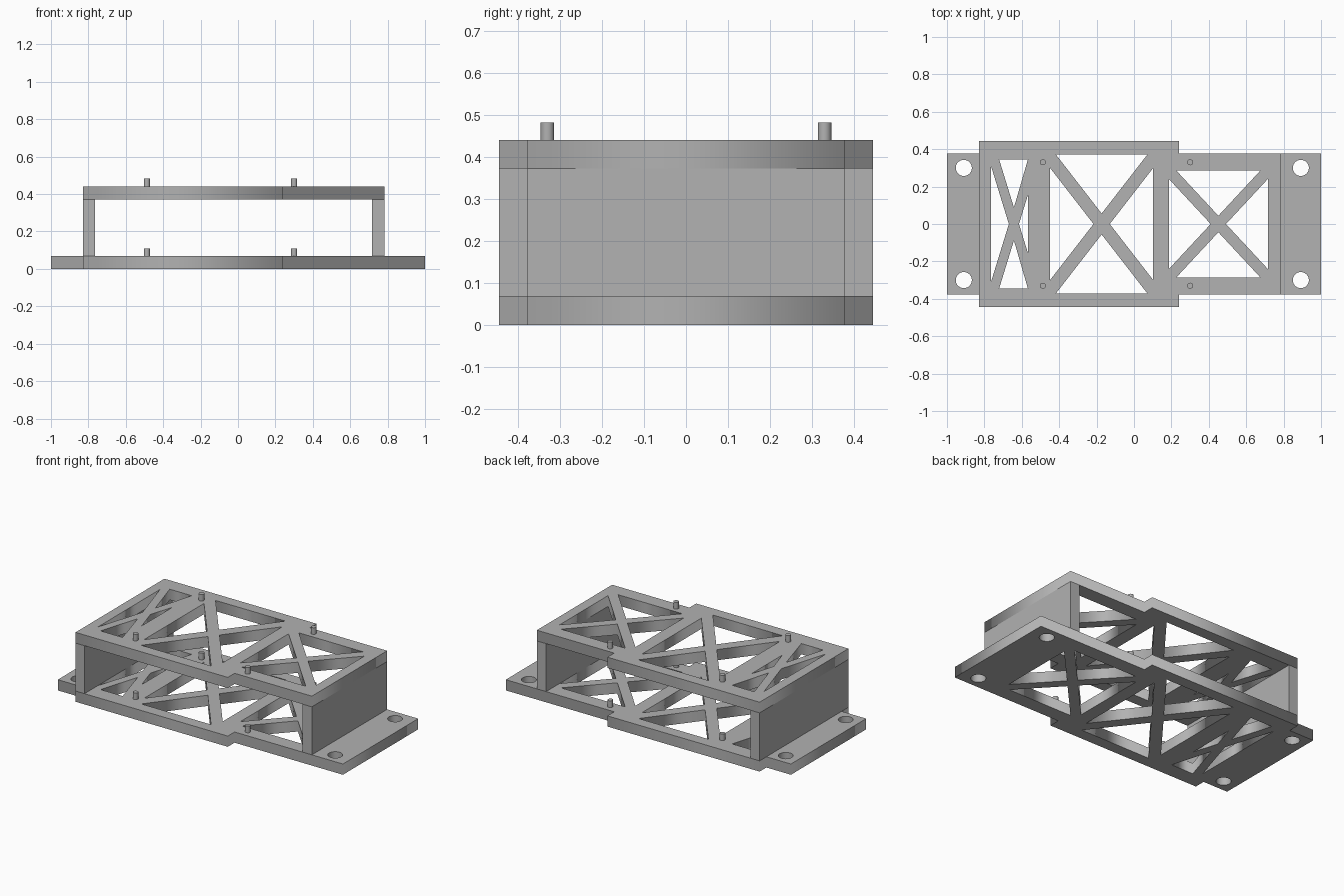
import bpy, bmesh
from math import cos, sin, tau

cube = bpy.data.objects.get("Cube")
if cube:
    bpy.data.objects.remove(cube)

grey = bpy.data.materials.new("light grey")
grey.use_nodes = True
GREY = (0.445, 0.445, 0.445, 1)
grey.diffuse_color = GREY
grey.node_tree.nodes["Principled BSDF"].inputs["Base Color"].default_value = GREY

# Main sizes
WIDE, NARROW = 0.445, 0.377
LEFT, STEP, RIGHT = -0.828, 0.24, 0.782
THICK, TOP = 0.068, 0.44


def add_object(name, bm):
    mesh = bpy.data.meshes.new(name)
    bmesh.ops.recalc_face_normals(bm, faces=bm.faces)
    bm.to_mesh(mesh)
    bm.free()
    mesh.materials.clear()
    mesh.materials.append(grey)
    obj = bpy.data.objects.new(name, mesh)
    bpy.context.collection.objects.link(obj)
    return obj


def circle(x, y, r, n=32):
    return [(x + r * cos(tau * i / n), y + r * sin(tau * i / n)) for i in range(n)]


def brace_holes(x0, x1, h, cx, slope, v):
    """Four openings left around an X brace in a rectangular window."""
    a = (h - v) / slope
    xl, xr = max(cx - a, x0), min(cx + a, x1)
    holes = [[(xl, s * h), (xr, s * h), (cx, s * v)] for s in (1, -1)]
    for x, s in ((x0, -1), (x1, 1)):
        b = abs(x - cx) * slope - v
        holes.append([(x, b), (x, -b), (cx + s * v / slope, 0)])
    return holes


def plate(name, half_outline, holes, z):
    """Extruded flat plate, outline mirrored across y, with openings."""
    outline = half_outline + [(x, -y) for x, y in reversed(half_outline)]
    curve = bpy.data.curves.new(name, "CURVE")
    curve.dimensions = "2D"
    curve.fill_mode = "BOTH"
    curve.extrude = THICK / 2
    for loop in [outline] + holes:
        spline = curve.splines.new("POLY")
        spline.points.add(len(loop) - 1)
        for p, (x, y) in zip(spline.points, loop):
            p.co = (x, y, 0, 1)
        spline.use_cyclic_u = True
    helper = bpy.data.objects.new(name + "_profile", curve)
    bpy.context.collection.objects.link(helper)
    bpy.context.view_layer.update()
    mesh = bpy.data.meshes.new_from_object(
        helper.evaluated_get(bpy.context.evaluated_depsgraph_get()))
    bm = bmesh.new()
    bm.from_mesh(mesh)
    bpy.data.objects.remove(helper)
    bpy.data.curves.remove(curve)
    bpy.data.meshes.remove(mesh)
    bmesh.ops.remove_doubles(bm, verts=bm.verts, dist=0.0001)
    bmesh.ops.translate(bm, verts=bm.verts, vec=(0, 0, z + THICK / 2))
    return add_object(name, bm)


def box(name, x0, x1, half_y, z0, z1):
    bm = bmesh.new()
    bmesh.ops.create_cube(bm, size=1)
    bmesh.ops.scale(bm, verts=bm.verts, vec=(x1 - x0, 2 * half_y, z1 - z0))
    bmesh.ops.translate(bm, verts=bm.verts, vec=((x0 + x1) / 2, 0, (z0 + z1) / 2))
    return add_object(name, bm)


# Braced windows shared by both plates
windows = (brace_holes(-0.765, -0.567, 0.346, -0.642, 3.25, 0.088)
           + brace_holes(-0.449, 0.102, 0.372, -0.173, 1.29, 0.056)
           + brace_holes(0.186, 0.717, 0.286, 0.451, 1.076, 0.044))
bolt_holes = [circle(x, y, 0.043) for x in (-0.91, 0.892) for y in (-0.3, 0.3)]

# Plates: the lower one carries the mounting flanges
step = [(LEFT, WIDE), (STEP, WIDE), (STEP, NARROW)]
plate("base_plate", [(-1, NARROW), (LEFT, NARROW)] + step + [(1, NARROW)],
      windows + bolt_holes, 0)
plate("top_plate", step + [(RIGHT, NARROW)], windows, TOP - THICK)

# End walls
box("right_end_wall", LEFT, -0.765, WIDE, THICK, TOP - THICK)
box("left_end_wall", 0.717, RIGHT, NARROW, THICK, TOP - THICK)

# Standoff pins on both plates
for level, z in (("lower", THICK), ("upper", TOP)):
    for x in (-0.487, 0.3):
        for y in (-0.33, 0.33):
            bm = bmesh.new()
            bmesh.ops.create_cone(bm, cap_ends=True, segments=24, radius1=0.016,
                                  radius2=0.016, depth=0.042)
            bmesh.ops.translate(bm, verts=bm.verts, vec=(x, y, z + 0.021))
            side = ("right" if x < 0 else "left") + ("_front" if y < 0 else "_back")
            pin = add_object(f"{level}_pin_{side}", bm)
            for f in pin.data.polygons:
                f.use_smooth = abs(f.normal.z) < 0.5
            for e in pin.data.edges:
                a, b = (pin.data.vertices[i].co.z for i in e.vertices)
                e.use_edge_sharp = abs(a - b) < 0.001
